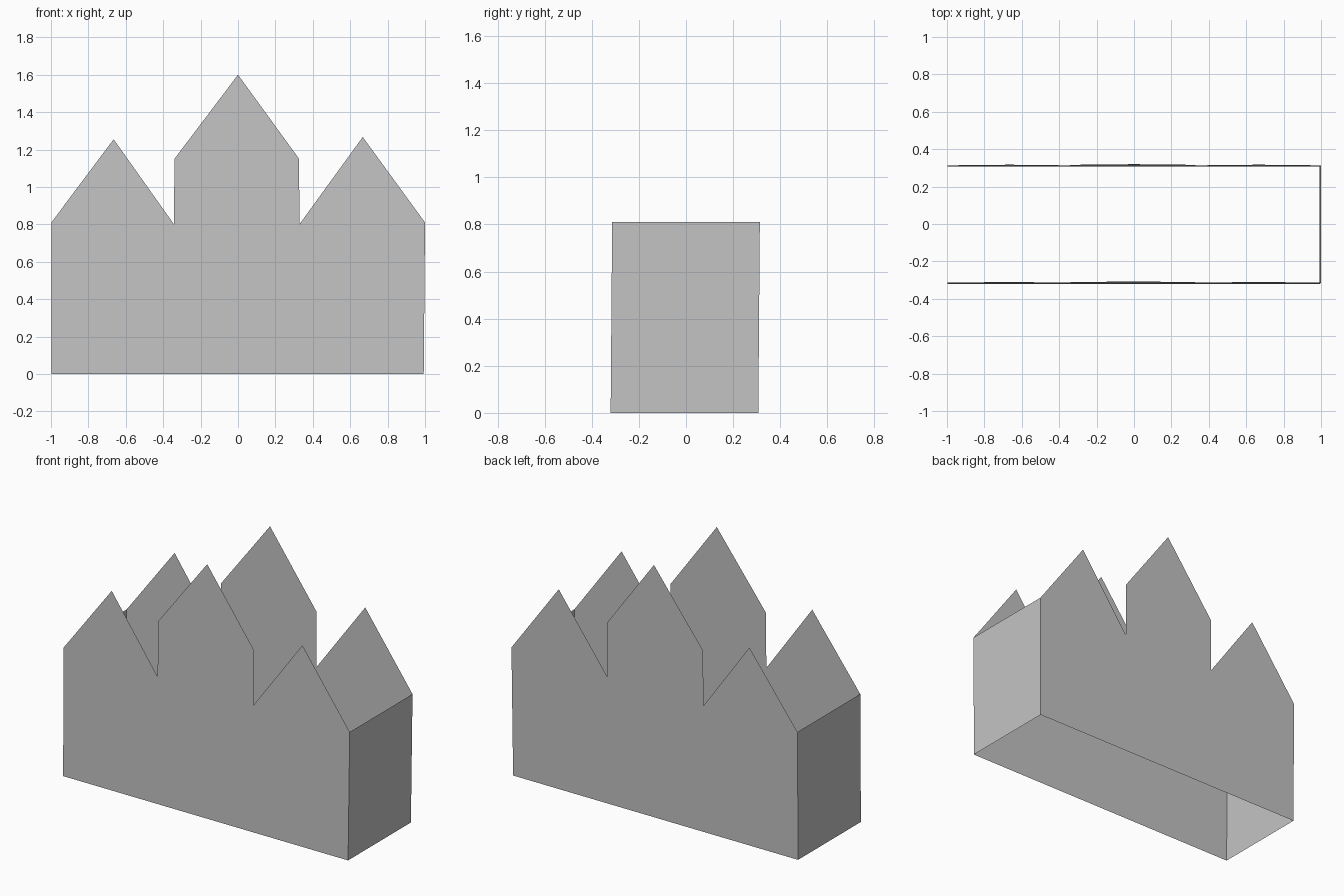
import bpy, bmesh

if "Cube" in bpy.data.objects:
    bpy.data.objects.remove(bpy.data.objects["Cube"])

grey = bpy.data.materials.new("light grey")
grey.diffuse_color = (0.55, 0.55, 0.55, 1)
grey.use_nodes = True
grey.node_tree.nodes["Principled BSDF"].inputs["Base Color"].default_value = grey.diffuse_color

LEAN_Y = 0.008          # the whole shell leans back very slightly
LEFT, RIGHT = -0.998, 0.993
FRONT, BACK = -0.32, 0.307

# outline of a gabled facade: two low gables beside a tall one
facade = [(LEFT, 0), (-0.998, 0.81), (-0.665, 1.255), (-0.342, 0.80),
          (-0.34, 1.15), (0, 1.60), (0.327, 1.15), (0.328, 0.80),
          (0.667, 1.267), (1.0, 0.81), (RIGHT, 0)]


def panel(name, points):
    """One thin flat sheet through the given points."""
    bm = bmesh.new()
    verts = [bm.verts.new((x, y + LEAN_Y * z, z)) for x, y, z in points]
    bm.faces.new(verts)
    mesh = bpy.data.meshes.new(name)
    bm.to_mesh(mesh)
    bm.free()
    mesh.materials.append(grey)
    obj = bpy.data.objects.new(name, mesh)
    bpy.context.collection.objects.link(obj)
    return obj


# gabled front and back walls, facing outwards
panel("front_wall", [(x, FRONT, z) for x, z in reversed(facade)])
panel("back_wall", [(x, BACK, z) for x, z in facade])

# plain end walls; the shell is open above and below
panel("left_wall", [(LEFT, BACK, 0), (LEFT, FRONT, 0),
                    (-0.998, FRONT, 0.81), (-0.998, BACK, 0.81)])
panel("right_wall", [(RIGHT, FRONT, 0), (RIGHT, BACK, 0),
                     (1.0, BACK, 0.81), (1.0, FRONT, 0.81)])
